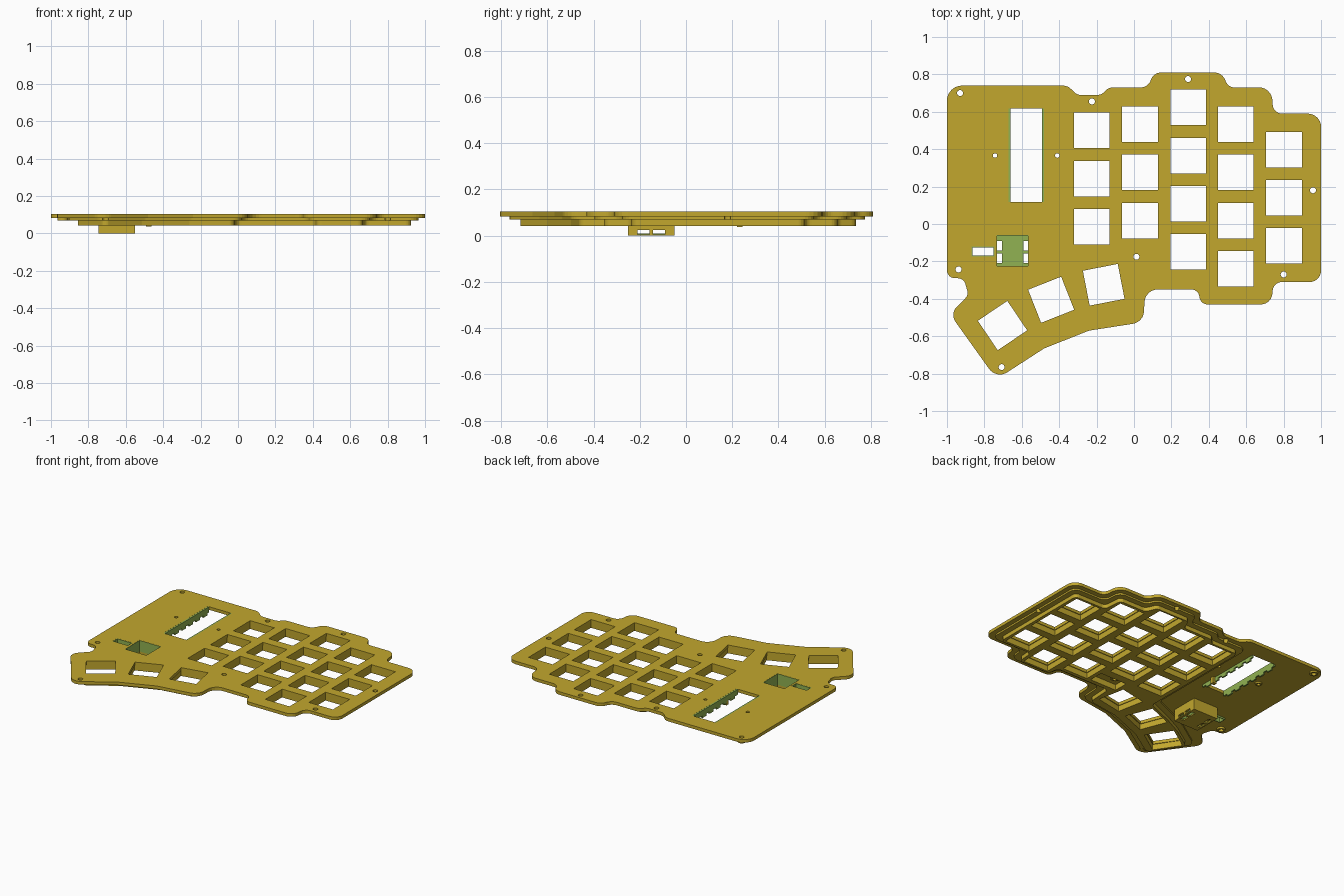
import bpy, bmesh, math
from mathutils import Vector

if "Cube" in bpy.data.objects:
    bpy.data.objects.remove(bpy.data.objects["Cube"])


def material(name, color):
    m = bpy.data.materials.new(name)
    m.diffuse_color = (*color, 1)
    m.use_nodes = True
    m.node_tree.nodes["Principled BSDF"].inputs["Base Color"].default_value = m.diffuse_color
    return m


GOLD = material("gold", (0.54, 0.39, 0.027))
GREEN = material("green", (0.285, 0.445, 0.084))


def rounded(corners, steps=6):
    """Corner list (x, y, radius) to a filleted loop."""
    out, n = [], len(corners)
    for i, (x, y, r) in enumerate(corners):
        p = Vector((x, y))
        a = Vector(corners[i - 1][:2]) - p
        b = Vector(corners[(i + 1) % n][:2]) - p
        turn = math.pi - a.angle(b)
        if r == 0 or turn < 0.05:
            out.append((x, y))
            continue
        t = min(r * math.tan(turn / 2), 0.47 * a.length, 0.47 * b.length)
        rad = t / math.tan(turn / 2)
        p0, p1 = p + a.normalized() * t, p + b.normalized() * t
        mid = (a.normalized() + b.normalized()).normalized()
        c = p + mid * math.hypot(t, rad)
        v0, v1 = p0 - c, p1 - c
        for k in range(steps + 1):
            v = v0.lerp(v1, k / steps).normalized() * rad
            out.append(tuple(c + v))
    return out


def inset(corners, d, r):
    """Move a clockwise corner list inward by d and set one radius."""
    out, n = [], len(corners)
    for i in range(n):
        p0, p, p1 = (Vector(corners[(i + k) % n][:2]) for k in (-1, 0, 1))
        u, v = (p - p0).normalized(), (p1 - p).normalized()
        n1, n2 = Vector((u.y, -u.x)), Vector((v.y, -v.x))
        q = p + (n1 + n2) * d / (1 + n1.dot(n2))
        out.append((q.x, q.y, r))
    return out


def rect(x0, x1, y0, y1):
    return [(x0, y0), (x1, y0), (x1, y1), (x0, y1)]


def square(x, y, deg, s):
    c, k = math.cos(math.radians(deg)) * s / 2, math.sin(math.radians(deg)) * s / 2
    return [(x + a * c - b * k, y + a * k + b * c) for a, b in ((-1, -1), (1, -1), (1, 1), (-1, 1))]


def circle(x, y, r, n=16):
    return [(x + r * math.cos(math.tau * i / n), y + r * math.sin(math.tau * i / n)) for i in range(n)]


def slab(name, z0, z1, mat, outer, holes=()):
    """Flat part with holes, extruded from z0 to z1."""
    bm = bmesh.new()
    edges = []
    for loop in [outer, *holes]:
        vs = [bm.verts.new((x, y, z0)) for x, y in loop]
        edges += [bm.edges.new((vs[i - 1], vs[i])) for i in range(len(vs))]
    bmesh.ops.triangle_fill(bm, edges=edges, use_beauty=True, normal=(0, 0, 1))
    top = bmesh.ops.extrude_face_region(bm, geom=bm.faces[:])["geom"]
    bmesh.ops.translate(bm, verts=[g for g in top if isinstance(g, bmesh.types.BMVert)], vec=(0, 0, z1 - z0))
    bmesh.ops.recalc_face_normals(bm, faces=bm.faces[:])
    me = bpy.data.meshes.new(name)
    bm.to_mesh(me)
    bm.free()
    me.materials.append(mat)
    ob = bpy.data.objects.new(name, me)
    bpy.context.collection.objects.link(ob)
    return ob


# Shared right-hand and thumb edge, clockwise
EDGE = [(-.175, .69, .05), (-.135, .73, .05), (.075, .73, .06), (.105, .81, .06), (.47, .81, .07),
        (.505, .73, .05), (.735, .73, .09), (.745, .59, .05), (1, .59, .07), (1, -.31, .06),
        (.745, -.31, .05), (.735, -.43, .07), (.355, -.43, .06), (.345, -.35, .06), (.06, -.35, .07),
        (.05, -.525, .07), (-.24, -.57, 0), (-.48, -.665, 0), (-.735, -.83, .07)]
PLATE = [(-1, .74, .08), (-.355, .74, .06), (-.305, .69, .05)] + EDGE + [
    (-.985, -.48, .06), (-.885, -.38, .04), (-.91, -.29, .04), (-1, -.29, .06)]
KEYWELL = [(-.43, .69, .03)] + EDGE + [
    (-.975, -.49, 0), (-.735, -.33, 0), (-.60, -.262, 0), (-.43, -.19, 0)]

# Key positions: columns (x, top y, count) and turned thumb keys
keys = [(x, y - .2575 * i, 0) for x, y, n in ((-.225, .50, 3), (.032, .533, 3), (.289, .623, 4),
                                              (.545, .533, 4), (.802, .398, 3)) for i in range(n)]
keys += [(-.703, -.543, 34), (-.443, -.405, 21.5), (-.162, -.325, 11)]
screws = [(-.93, .70), (-.225, .655), (.289, .775), (.957, .18), (.80, -.27),
          (.013, -.175), (-.708, -.765), (-.938, -.243)]
pegs = [(-.743, .366), (-.41, .366)]
WINDOW = rect(-.67, -.48, .117, .617)
SLOT = rect(-.869, -.746, -.174, -.12)
POCKET = rect(-.735, -.564, -.227, -.06)

# Top plate
slab("top_plate", .082, .104, GOLD, rounded(PLATE),
     [square(*k, .19) for k in keys] + [circle(*s, .016) for s in screws]
     + [circle(*p, .012) for p in pegs] + [WINDOW, SLOT, POCKET])

# Stepped key well under the plate
openings = [square(*k, .20) for k in keys] + [rect(-.05, .16, -.245, -.14)]
step = slab("well_step", .07, .082, GOLD, rounded(inset(KEYWELL, .035, .05)), openings)
slab("key_lattice", .042, .07, GOLD, rounded(inset(KEYWELL, .075, .03)), openings)

# Screw clearance through the step
for i, s in enumerate(screws):
    if i in (0, 5, 7):
        slab("screw_boss", .07, .082, GOLD, circle(*s, .028), [circle(*s, .016)])
        continue
    cutter = slab("screw_cutter", .05, .09, GOLD, circle(*s, .016))
    cutter.hide_render = True
    cutter.hide_viewport = True
    cutter.display_type = 'WIRE'
    mod = step.modifiers.new("screw_hole", 'BOOLEAN')
    mod.operation, mod.solver, mod.object = 'DIFFERENCE', 'EXACT', cutter
slab("peg_boss", .07, .082, GOLD, circle(*pegs[0], .022), [circle(*pegs[0], .012)])

# Controller window rails with teeth
for side, x0, x1 in (("left", -.67, -.659), ("right", -.491, -.48)):
    slab(side + "_window_rail", .065, .1035, GREEN, rect(x0, x1, .117, .617))
    for i in range(6):
        y = .15 + i * .08
        slab(side + "_rail_tooth", .05, .065, GREEN, rect(x0, x1, y, y + .045))
slab("window_clip", .037, .065, GOLD, rect(-.491, -.462, .22, .245))
slab("window_clip_root", .065, .082, GOLD, rect(-.48, -.462, .22, .245))

# Port slot lining
slab("slot_lining", .07, .1035, GREEN, SLOT, [rect(-.864, -.751, -.169, -.125)])

# Deep pocket with notched floor and side slots
notches = [rect(x, x + .027, y, y + .052) for x in (-.734, -.592) for y in (-.209, -.142)]
BOX = rect(-.745, -.55, -.25, -.05)
slab("pocket_floor", 0, .006, GOLD, BOX, notches)
slab("pocket_floor_lining", .006, .01, GREEN, POCKET, notches)
slab("pocket_wall", .025, .082, GOLD, BOX, [POCKET])
slab("pocket_lining", .025, .1035, GREEN, POCKET, [rect(-.732, -.567, -.224, -.063)])
for y0, y1 in ((-.25, -.227), (-.06, -.05)):
    slab("pocket_end_wall", .006, .025, GOLD, rect(-.745, -.55, y0, y1))
for x0, x1 in ((-.745, -.735), (-.564, -.55)):
    for y0, y1 in ((-.227, -.21), (-.157, -.142), (-.09, -.06)):
        slab("pocket_pillar", .006, .025, GOLD, rect(x0, x1, y0, y1))
